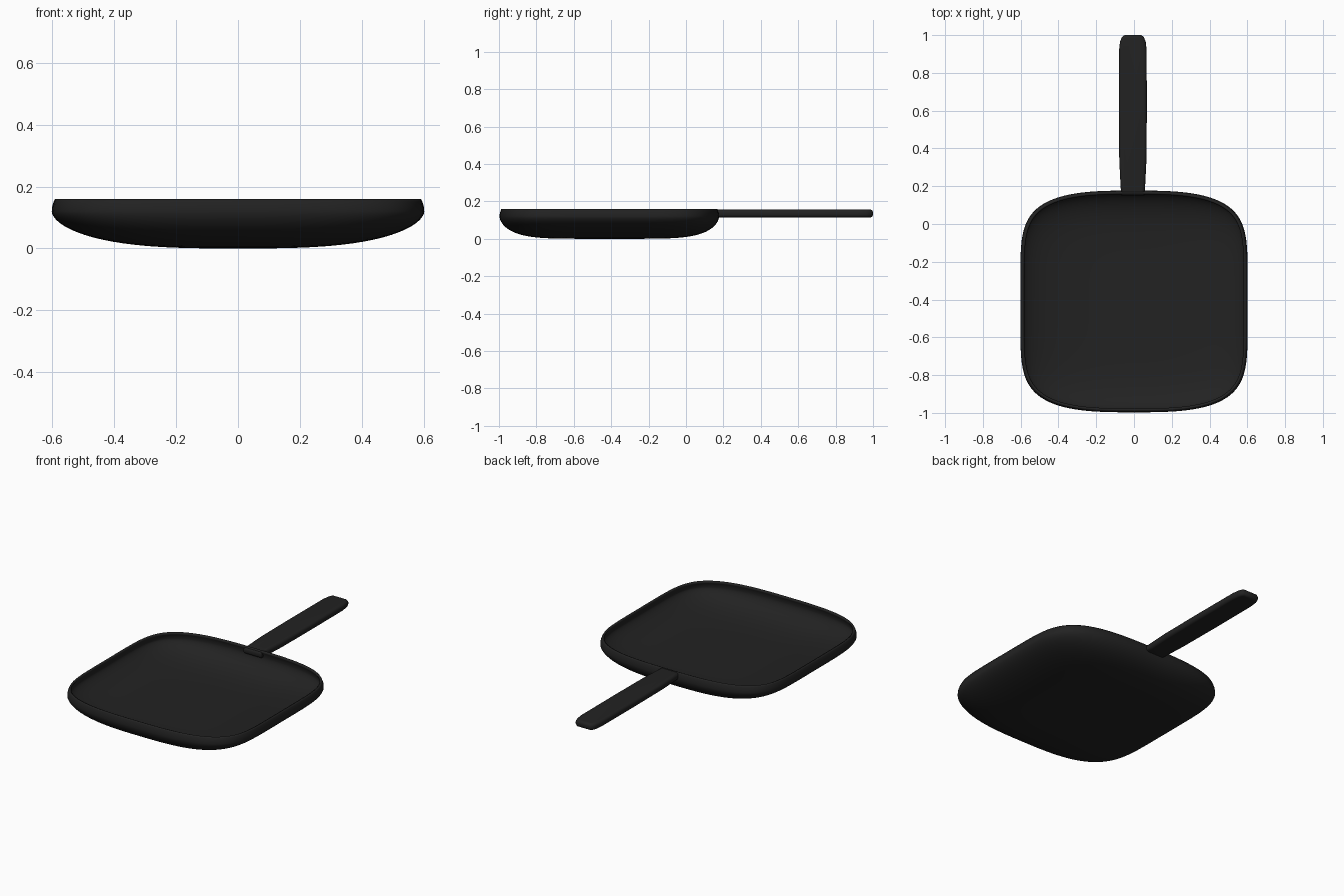
import bpy, bmesh, math

if "Cube" in bpy.data.objects:
    bpy.data.objects.remove(bpy.data.objects["Cube"])

black = bpy.data.materials.new("matte_black")
black.diffuse_color = (0.016, 0.016, 0.016, 1)
black.use_nodes = True
black.node_tree.nodes["Principled BSDF"].inputs["Base Color"].default_value = black.diffuse_color

def finish(bm, name, angle):
    bmesh.ops.recalc_face_normals(bm, faces=bm.faces)
    me = bpy.data.meshes.new(name)
    bm.to_mesh(me)
    bm.free()
    ob = bpy.data.objects.new(name, me)
    bpy.context.collection.objects.link(ob)
    me.materials.append(black)
    bpy.ops.object.select_all(action='DESELECT')
    bpy.context.view_layer.objects.active = ob
    ob.select_set(True)
    bpy.ops.object.shade_smooth_by_angle(angle=math.radians(angle))
    return ob

# Pan body: soft rounded-square shell, bowed across x, flatter along y
A, B, CY, H = 0.602, 0.587, -0.41, 0.12
P, Q, R = 3.0, 5.5, 1.8
SEG, RINGS = 128, 26

def power(v, e):
    return math.copysign(abs(v) ** e, v)

bm = bmesh.new()
rings = []
def add_ring(scale, z_of):
    ring = []
    for i in range(SEG):
        t = 2 * math.pi * i / SEG
        x = A * scale * power(math.cos(t), 2 / P)
        y = B * scale * power(math.sin(t), 2 / Q)
        ring.append(bm.verts.new((x, y + CY, z_of(x, y))))
    rings.append(ring)

def bottom(x, y):
    g = (abs(x) / A) ** P + (abs(y) / B) ** Q
    return H * (1 - max(0, 1 - g) ** (1 / R))

for k in range(1, RINGS + 1):
    add_ring(1 - (1 - k / RINGS) ** 2, bottom)
for s, z in ((0.997, 0.137), (0.99, 0.151), (0.983, 0.16)):
    add_ring(s, lambda x, y, z=z: z)
for a, b in zip(rings, rings[1:]):
    for i in range(SEG):
        j = (i + 1) % SEG
        bm.faces.new((a[i], a[j], b[j], b[i]))
centre = bm.verts.new((0, CY, 0))
for i in range(SEG):
    bm.faces.new((centre, rings[0][(i + 1) % SEG], rings[0][i]))
pan = finish(bm, "pan_body", 40)
if pan.data.polygons[-1].normal.z > 0:
    pan.data.flip_normals()
sol = pan.modifiers.new("wall", 'SOLIDIFY')
sol.thickness, sol.offset = 0.012, -1

# Handle: flat bar with rounded edges and a softened tip
bm = bmesh.new()
half = [(0.062, 0.15), (0.066, 0.22), (0.072, 0.34), (0.074, 0.6), (0.073, 0.92),
        (0.068, 0.965), (0.058, 0.99), (0.044, 1.0)]
outline = half + [(-x, y) for x, y in reversed(half)]
face = bm.faces.new([bm.verts.new((x - 0.006, y, 0.114)) for x, y in outline])
ext = bmesh.ops.extrude_face_region(bm, geom=[face])
top = [v for v in ext["geom"] if isinstance(v, bmesh.types.BMVert)]
bmesh.ops.translate(bm, verts=top, vec=(0, 0, 0.042))
rim = [e for e in bm.edges if abs(e.verts[0].co.z - e.verts[1].co.z) < 1e-5]
bmesh.ops.bevel(bm, geom=rim, offset=0.017, segments=5, profile=0.5, affect='EDGES')
finish(bm, "handle", 50)
